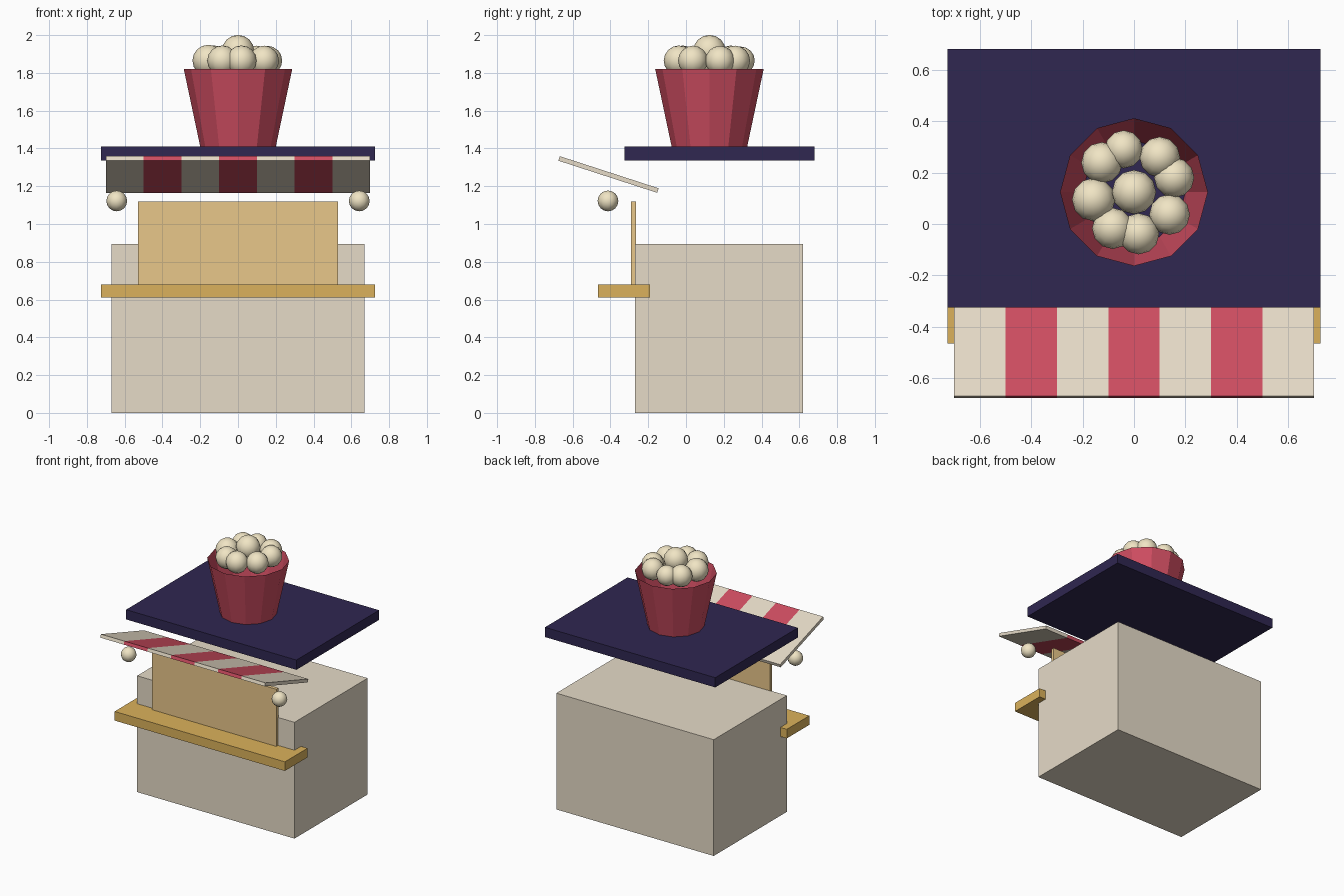
import bpy, bmesh, math
from mathutils import Matrix

if "Cube" in bpy.data.objects:
    bpy.data.objects.remove(bpy.data.objects["Cube"])


def material(name, rgb):
    m = bpy.data.materials.new(name)
    # display colour -> linear
    m.diffuse_color = [(c / 255) ** 2.2 for c in rgb] + [1]
    m.use_nodes = True
    m.node_tree.nodes["Principled BSDF"].inputs["Base Color"].default_value = m.diffuse_color
    return m


CREAM = material("cream", (229, 218, 198))
RED = material("red", (205, 78, 97))
NAVY = material("navy", (51, 43, 82))
WOOD = material("wood", (218, 176, 92))
TAN = material("tan", (232, 198, 137))
POPCORN = material("popcorn", (240, 228, 195))


def finish(name, bm, mat):
    me = bpy.data.meshes.new(name)
    bm.to_mesh(me)
    bm.free()
    me.materials.append(mat)
    ob = bpy.data.objects.new(name, me)
    bpy.context.collection.objects.link(ob)
    return ob


def box(name, x, y, z, mat):
    bm = bmesh.new()
    bmesh.ops.create_cube(bm, size=1)
    for v in bm.verts:
        for i, (a, b) in enumerate((x, y, z)):
            v.co[i] = (a + b) / 2 + v.co[i] * (b - a)
    return finish(name, bm, mat)


def ball(name, loc, r, mat):
    bm = bmesh.new()
    bmesh.ops.create_uvsphere(bm, u_segments=12, v_segments=8, radius=r,
                              matrix=Matrix.Translation(loc))
    for f in bm.faces:
        f.smooth = True
    return finish(name, bm, mat)


# stall body, counter, serving window and roof
box("stall_body", (-.67, .67), (-.27, .62), (0, .895), CREAM)
box("counter", (-.725, .725), (-.465, -.19), (.61, .68), WOOD)
box("serving_window", (-.53, .53), (-.291, -.265), (.67, 1.12), TAN)
box("roof", (-.725, .725), (-.325, .68), (1.335, 1.41), NAVY)

# striped awning, tilted up towards the front
for i in range(7):
    x = -.7 + .2 * i
    s = box(f"awning_stripe_{i + 1}", (x, x + .2), (-.275, .275), (-.0125, .0125),
            RED if i % 2 else CREAM)
    s.location = (0, -.41, 1.262)
    s.rotation_euler.x = math.radians(-18)

# lamp bulbs under the awning ends
for side, x in (("left", -.642), ("right", .642)):
    ball(f"bulb_{side}", (x, -.413, 1.122), .055, POPCORN)

# open twelve-sided bucket
CY = .124
bm = bmesh.new()
bmesh.ops.create_cone(bm, cap_ends=True, segments=12, radius1=.2, radius2=.287, depth=.41,
                      matrix=Matrix.Translation((0, CY, 1.615)))
top = [f for f in bm.faces if f.normal.z > .9]
bmesh.ops.delete(bm, geom=top, context='FACES_ONLY')
finish("bucket", bm, RED)

# popcorn heap: one on top, eight around
ball("popcorn_top", (0, CY, 1.915), .086, POPCORN)
ring = [(-.04, .29, .074), (.1, .26, .079), (.156, .18, .078), (.138, .037, .079),
        (.018, -.038, .08), (-.083, -.017, .08), (-.157, .095, .084), (-.125, .238, .08)]
for i, (x, y, r) in enumerate(ring):
    ball(f"popcorn_{i + 1}", (x, y, 1.865), r, POPCORN)
